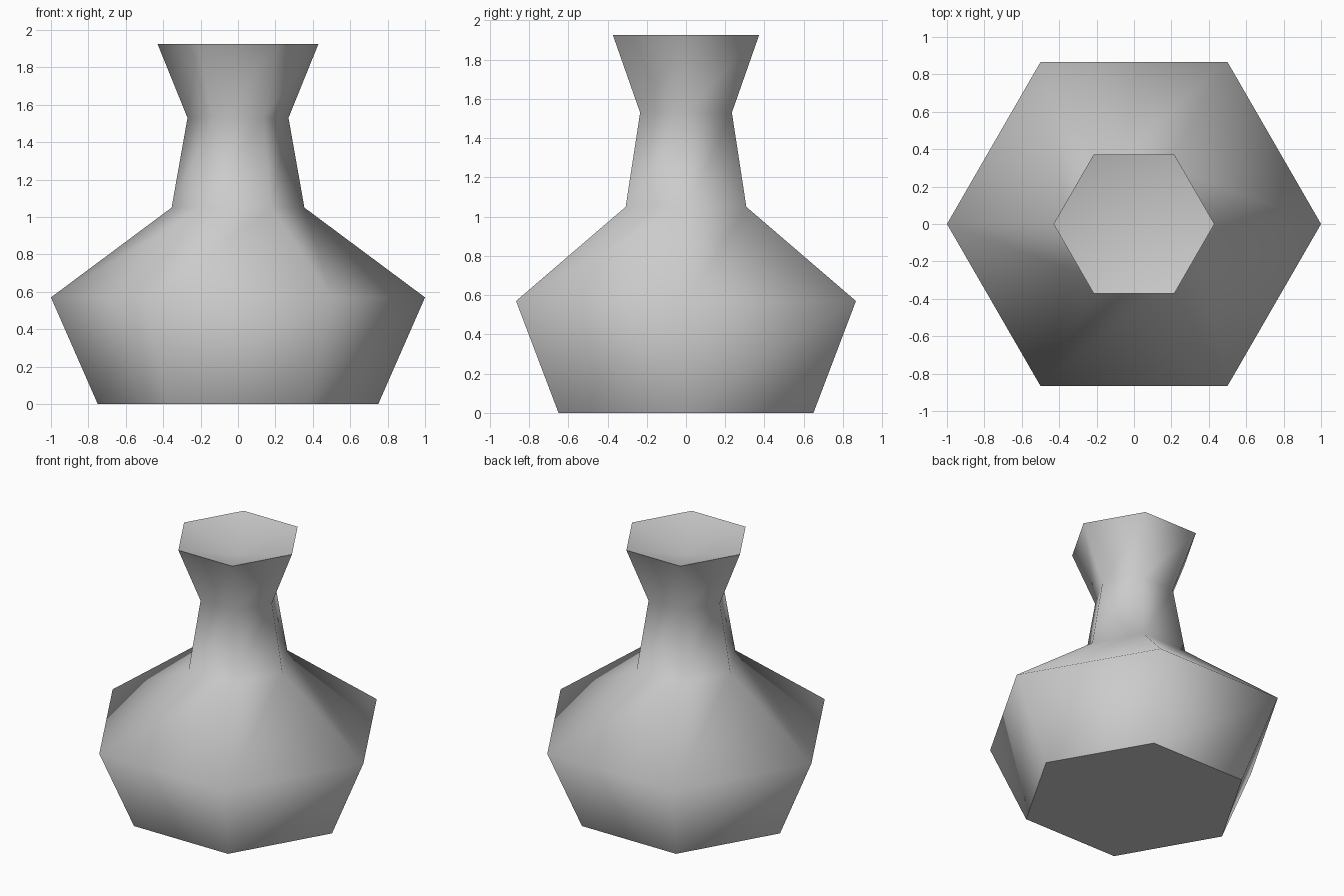
import bpy, bmesh, math

cube = bpy.data.objects.get("Cube")
if cube:
    bpy.data.objects.remove(cube, do_unlink=True)

SIDES = 6
# Profile from base to lip: (radius, height)
PROFILE = [(0.75, 0.0), (1.0, 0.57), (0.355, 1.05), (0.27, 1.53), (0.43, 1.925)]
MOUTH_DIP = 0.12

clay = bpy.data.materials.new("grey clay")
clay.use_nodes = True
colour = (0.6, 0.6, 0.6, 1)
clay.diffuse_color = colour
clay.node_tree.nodes["Principled BSDF"].inputs["Base Color"].default_value = colour

bm = bmesh.new()


def ring(radius, height):
    return [bm.verts.new((radius * math.cos(math.tau * i / SIDES),
                          radius * math.sin(math.tau * i / SIDES), height))
            for i in range(SIDES)]


# Six-sided body, shoulder, neck and flared lip
rings = [ring(r, z) for r, z in PROFILE]
for low, high in zip(rings, rings[1:]):
    for i in range(SIDES):
        j = (i + 1) % SIDES
        bm.faces.new((low[i], low[j], high[j], high[i]))

# Flat base and shallow dished mouth
bm.faces.new(rings[0][::-1])
lip = rings[-1]
centre = bm.verts.new((0, 0, PROFILE[-1][1] - MOUTH_DIP))
for i in range(SIDES):
    bm.faces.new((lip[i], lip[(i + 1) % SIDES], centre))

# Smooth walls with crisp base and lip edges
for face in bm.faces:
    face.smooth = True
for edge in bm.edges:
    if all(v in rings[0] for v in edge.verts) or all(v in lip for v in edge.verts):
        edge.smooth = False

mesh = bpy.data.meshes.new("vase")
bm.to_mesh(mesh)
bm.free()
mesh.materials.append(clay)
vase = bpy.data.objects.new("vase", mesh)
bpy.context.collection.objects.link(vase)
